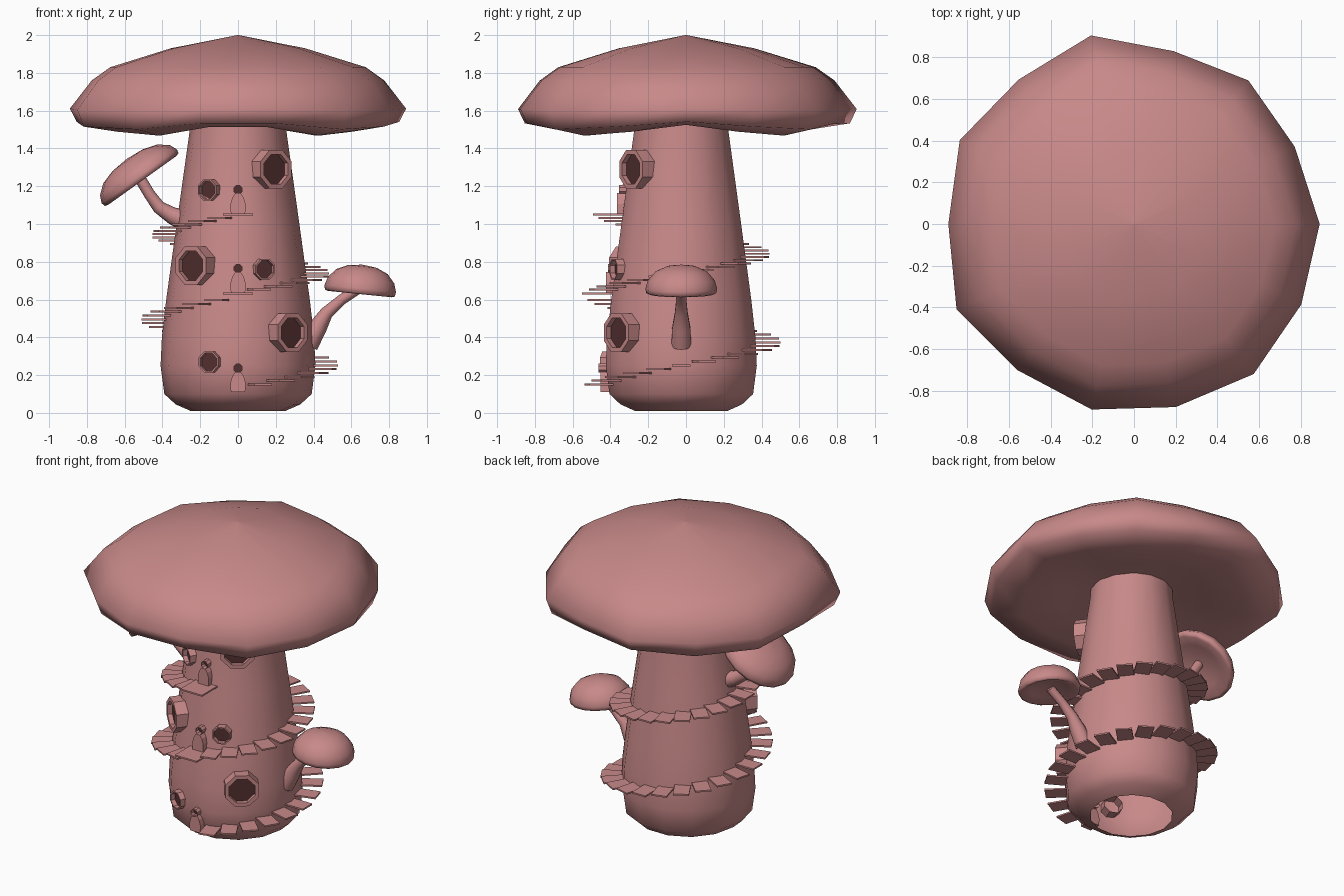
import bpy, math
from mathutils import Vector

if "Cube" in bpy.data.objects:
    bpy.data.objects.remove(bpy.data.objects["Cube"])

def material(name, rgb):
    m = bpy.data.materials.new(name)
    m.diffuse_color = (*rgb, 1)
    m.use_nodes = True
    m.node_tree.nodes["Principled BSDF"].inputs["Base Color"].default_value = m.diffuse_color
    return m

PINK = material("dusty_pink", (0.58, 0.25, 0.25))
DARK = material("dark_window", (0.085, 0.028, 0.028))
UP = Vector((0, 0, 1))
CY = -0.025  # trunk centre in y

def make(name, verts, faces, smooth=None, dark=()):
    me = bpy.data.meshes.new(name)
    me.from_pydata([tuple(v) for v in verts], [], faces)
    me.materials.append(PINK)
    me.materials.append(DARK)
    for i in dark:
        me.polygons[i].material_index = 1
    ob = bpy.data.objects.new(name, me)
    bpy.context.collection.objects.link(ob)
    if smooth:
        bpy.ops.object.select_all(action='DESELECT')
        ob.select_set(True)
        bpy.context.view_layer.objects.active = ob
        bpy.ops.object.shade_smooth_by_angle(angle=math.radians(smooth))
    return ob

def loft(name, rings, first=False, last=False, smooth=None, dark_last=False):
    n = len(rings[0])
    verts = [v for r in rings for v in r]
    faces = [(k*n+i, k*n+(i+1) % n, (k+1)*n+(i+1) % n, (k+1)*n+i)
             for k in range(len(rings)-1) for i in range(n)]
    if first:
        faces.append(tuple(reversed(range(n))))
    if last:
        faces.append(tuple(range(len(verts)-n, len(verts))))
    return make(name, verts, faces, smooth, [len(faces)-1] if dark_last else ())

def ring(c, u, v, r, n, off=0.0):
    return [c + r*(math.cos(math.tau*(i+off)/n)*u + math.sin(math.tau*(i+off)/n)*v)
            for i in range(n)]

# Trunk: open at the bottom, bulging foot, narrowing to the cap
TRUNK = [(0.25, 0.01), (0.33, 0.045), (0.39, 0.1), (0.41, 0.25), (0.403, 0.4),
         (0.38, 0.6), (0.325, 1.0), (0.255, 1.5), (0.25, 1.6)]

def trunk_r(z):
    for (r0, z0), (r1, z1) in zip(TRUNK, TRUNK[1:]):
        if z <= z1:
            return r0 + (r1-r0)*(z-z0)/(z1-z0)
    return TRUNK[-1][0]

X, Y = Vector((1, 0, 0)), Vector((0, 1, 0))
loft("trunk", [ring(Vector((0, CY, z)), X, Y, r, 14) for r, z in TRUNK], smooth=50)

# Main cap: 14 sides with an uneven, wavy rim
RADII = [.89, .855, .88, .85, .927, .886, .927, .89, .944, .896, .912, .90, .92, .89]
CAP = [(0.004, 2.0, 0), (0.4, 1.93, 0), (0.76, 1.83, 0), (0.87, 1.76, 0), (1.0, 1.605, 0.2),
       (0.96, 1.52, 0.7), (0.75, 1.495, 1), (0.5, 1.525, 0.6), (0.25, 1.56, 0)]
rings = []
for f, z, w in reversed(CAP):
    rings.append([Vector((f*R*math.cos(math.tau*i/14), f*R*math.sin(math.tau*i/14),
                          z + 0.03*w*math.cos(4*math.tau*i/14)))
                  for i, R in enumerate(RADII)])
loft("main_cap", rings, first=True, last=True, smooth=70)

# Side mushrooms: curved stem and tilted cap
def side_mushroom(name, path, radii, base, axis, R, h):
    pts = [Vector((x, CY, z)) for x, z in path]
    rs = []
    for i, p in enumerate(pts):
        t = (pts[min(i+1, len(pts)-1)] - pts[max(i-1, 0)]).normalized()
        rs.append(ring(p, Y.cross(t), Y, radii[i], 10))
    loft(name + "_stem", rs, first=True, last=True, smooth=60)
    a = Vector((axis[0], 0, axis[1])).normalized()
    c = Vector((base[0], CY, base[1]))
    prof = [(0.1, 0.22), (0.6, 0.12), (0.9, -0.04), (0.98, 0.0), (1.0, 0.16), (0.93, 0.45),
            (0.72, 0.76), (0.4, 0.94), (0.02, 1.0)]
    loft(name + "_cap", [ring(c + a*h*z, Y.cross(a), Y, R*f, 16) for f, z in prof],
         first=True, last=True, smooth=70)

side_mushroom("left_mushroom",
              [(-0.28, 1.02), (-0.35, 1.045), (-0.42, 1.09), (-0.47, 1.16), (-0.53, 1.26)],
              [0.06, 0.045, 0.035, 0.03, 0.03], (-0.51, 1.235), (-0.58, 0.81), 0.245, 0.135)
side_mushroom("right_mushroom",
              [(0.37, 0.36), (0.42, 0.45), (0.47, 0.53), (0.55, 0.6), (0.64, 0.66)],
              [0.055, 0.05, 0.035, 0.028, 0.028], (0.645, 0.635), (0.1, 1), 0.19, 0.15)

# Octagonal windows: tube through the trunk wall with a recessed dark pane
def window(name, deg, z, R, out, inner=0.77, n=8):
    a = math.radians(deg)
    d = Vector((math.sin(a), -math.cos(a), 0))
    t = Vector((math.cos(a), math.sin(a), 0))
    r = trunk_r(z)
    at = lambda k: Vector((0, CY, z)) + d*(r+k)
    loft(name, [ring(at(-0.08), t, UP, R, n, 0.5), ring(at(out), t, UP, R, n, 0.5),
                ring(at(out), t, UP, R*inner, n, 0.5), ring(at(out-0.03), t, UP, R*inner, n, 0.5)],
         last=True, dark_last=True)

for i, (deg, z) in enumerate([(37, 1.29), (-38, 0.78), (40, 0.425)]):
    window(f"large_window_{i+1}", deg, z, 0.11, 0.05)
for i, (deg, z) in enumerate([(-30, 1.18), (22, 0.76), (-21, 0.27)]):
    window(f"small_window_{i+1}", deg, z, 0.06, 0.03, 0.85)

# Doors: arched slab with a little round window above
ARCH = [(-0.038, 0), (0.038, 0), (0.04, 0.05), (0.03, 0.085), (0.014, 0.108),
        (-0.014, 0.108), (-0.03, 0.085), (-0.04, 0.05)]
for i, z in enumerate([0.11, 0.637, 1.055]):
    y0 = CY - trunk_r(z + 0.05)
    loft(f"door_{i+1}", [[Vector((x, y, z+h)) for x, h in ARCH] for y in (y0+0.05, y0-0.03)],
         first=True, last=True)
    window(f"door_window_{i+1}", 0, z + 0.127, 0.026, 0.03, 0.9)

# Spiral stairs: flat planks, two turns from the front going right
def plank(name, a, z, inner, outer, w):
    d = Vector((math.sin(a), -math.cos(a), 0))
    t = Vector((math.cos(a), math.sin(a), 0))
    c = Vector((0, CY, z))
    loft(name, [[c + d*k + t*s*w/2 + UP*h for k, s in
                 ((outer, -1), (outer, 1), (inner, 1), (inner, -1))] for h in (-0.005, 0.005)],
         first=True, last=True)

N = 24
for i in range(1, 2*N):
    if i == N:
        continue
    turn = i / N
    z = 0.13 + 0.487*turn if turn < 1 else 0.635 + 0.415*(turn-1)
    r = trunk_r(z)
    plank(f"stair_{i}", math.tau*turn, z, r-0.04, r+0.12, 0.098)

# Landings in front of the upper doors
for i, z in enumerate([0.632, 1.05]):
    r = trunk_r(z)
    plank(f"landing_{i+1}", 0, z, r-0.04, r+0.15, 0.16)
